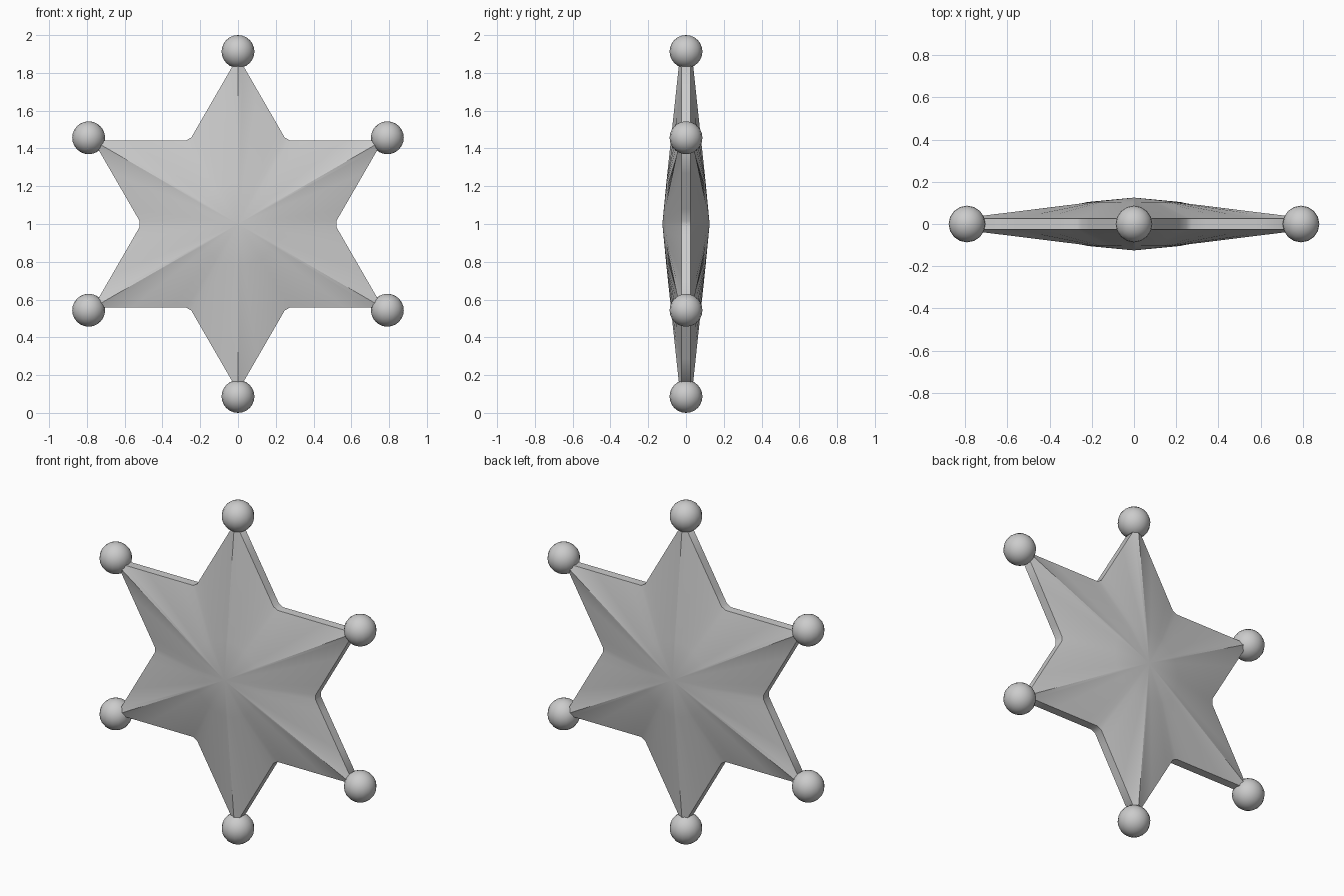
import bpy, bmesh
from math import sin, cos, radians

if "Cube" in bpy.data.objects:
    bpy.data.objects.remove(bpy.data.objects["Cube"])

CZ = 1.0
RIM, RING_R, RING_H, PEAK = 0.025, 0.22, 0.104, 0.125


def smooth(obj, angle):
    bpy.ops.object.select_all(action='DESELECT')
    obj.select_set(True)
    bpy.context.view_layer.objects.active = obj
    bpy.ops.object.shade_smooth_by_angle(angle=radians(angle))


def polar(deg, r, y):
    a = radians(deg)
    return (r * sin(a), y, CZ + r * cos(a))


# Star outline: angle, radius and half thickness, with blunted tips and notches
outline = []
for k in range(6):
    for t in (-28.3, -22, -15, -8, -1.5, 0, 1.5, 8, 15, 22, 28.3):
        r = 0.443 / cos(radians(60 - abs(t))) if t else 0.856
        outline.append((60 * k + t, r, RIM if t else 0.036))

# Star body: two domed faces with ridged arms, joined by a thin rim
bm = bmesh.new()
loops = []
for s in (-1, 1):
    peak = bm.verts.new((0, s * PEAK, CZ))
    ring = [bm.verts.new(polar(t, RING_R, s * RING_H)) for t, r, h in outline]
    edge = [bm.verts.new(polar(t, r, s * h)) for t, r, h in outline]
    loops.append(edge)
    for i in range(len(outline)):
        j = (i + 1) % len(outline)
        bm.faces.new((peak, ring[i], ring[j]))
        bm.faces.new((ring[i], edge[i], edge[j], ring[j]))
a, b = loops
for i in range(len(a)):
    j = (i + 1) % len(a)
    bm.faces.new((a[i], a[j], b[j], b[i]))
bmesh.ops.recalc_face_normals(bm, faces=bm.faces)
mesh = bpy.data.meshes.new("star_body")
bm.to_mesh(mesh)
bm.free()
star = bpy.data.objects.new("star_body", mesh)
bpy.context.collection.objects.link(star)
smooth(star, 45)

# Ball on each tip
for k in range(6):
    bpy.ops.mesh.primitive_uv_sphere_add(segments=16, ring_count=12, radius=0.087,
                                         location=polar(60 * k, 0.913, 0))
    ball = bpy.context.object
    ball.name = f"tip_ball_{k + 1}"
    smooth(ball, 45)
